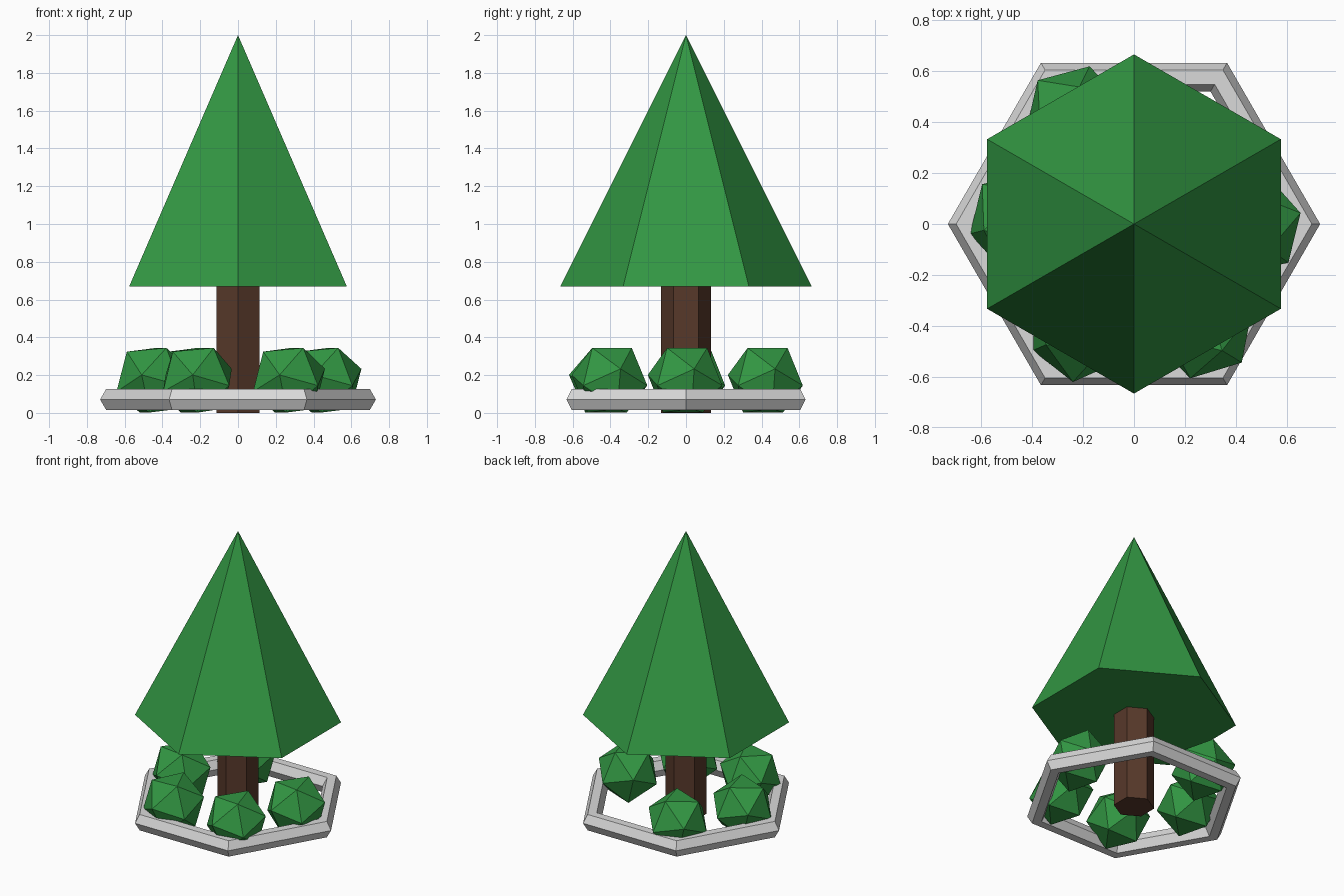
import bpy
import math
from mathutils import Matrix, Vector

if "Cube" in bpy.data.objects:
    bpy.data.objects.remove(bpy.data.objects["Cube"])


def material(name, rgb):
    m = bpy.data.materials.new(name)
    m.diffuse_color = (*rgb, 1)
    m.use_nodes = True
    m.node_tree.nodes["Principled BSDF"].inputs["Base Color"].default_value = m.diffuse_color
    return m


green = material("leaf green", (0.032, 0.31, 0.056))
brown = material("bark brown", (0.095, 0.04, 0.023))
grey = material("stone grey", (0.70, 0.70, 0.70))


def finish(name, mat):
    ob = bpy.context.object
    ob.name = name
    ob.data.materials.append(mat)
    return ob


# Six-sided trunk
bpy.ops.mesh.primitive_cylinder_add(vertices=6, radius=0.132, depth=0.68, location=(0, 0, 0.34))
finish("trunk", brown)

# Six-sided cone of foliage
bpy.ops.mesh.primitive_cone_add(vertices=6, radius1=0.665, radius2=0, depth=1.33,
                                location=(0, 0, 1.335))
finish("foliage", green)

# Hexagonal stone border
bpy.ops.mesh.primitive_torus_add(major_segments=6, minor_segments=6, major_radius=0.665,
                                 minor_radius=0.065, location=(0, 0, 0.071))
finish("stone_border", grey)


def bush(name, x, y, yaw):
    """Twenty-sided bush lying on a face, tipped a little, then turned."""
    bpy.ops.mesh.primitive_ico_sphere_add(subdivisions=1, radius=0.208)
    ob = finish(name, green)
    me = ob.data
    face = me.polygons[0]
    me.transform(face.normal.to_track_quat('Z', 'Y').inverted().to_matrix().to_4x4())
    corner = me.vertices[face.vertices[0]].co
    spin = math.pi - math.atan2(corner.y, corner.x)
    me.transform(Matrix.Rotation(math.radians(yaw), 4, 'Z')
                 @ Matrix.Rotation(math.radians(-6), 4, 'Y')
                 @ Matrix.Rotation(spin, 4, 'Z'))
    ob.location = Vector((x, y, 0.173))


# Bushes around the trunk, with a gap at the back right
for i, (x, y, yaw) in enumerate([(0.46, -0.005, 14), (0.27, -0.405, 17), (-0.215, -0.415, 24),
                                 (-0.45, 0.01, 14), (-0.23, 0.42, 15)]):
    bush(f"bush_{i + 1}", x, y, yaw)
